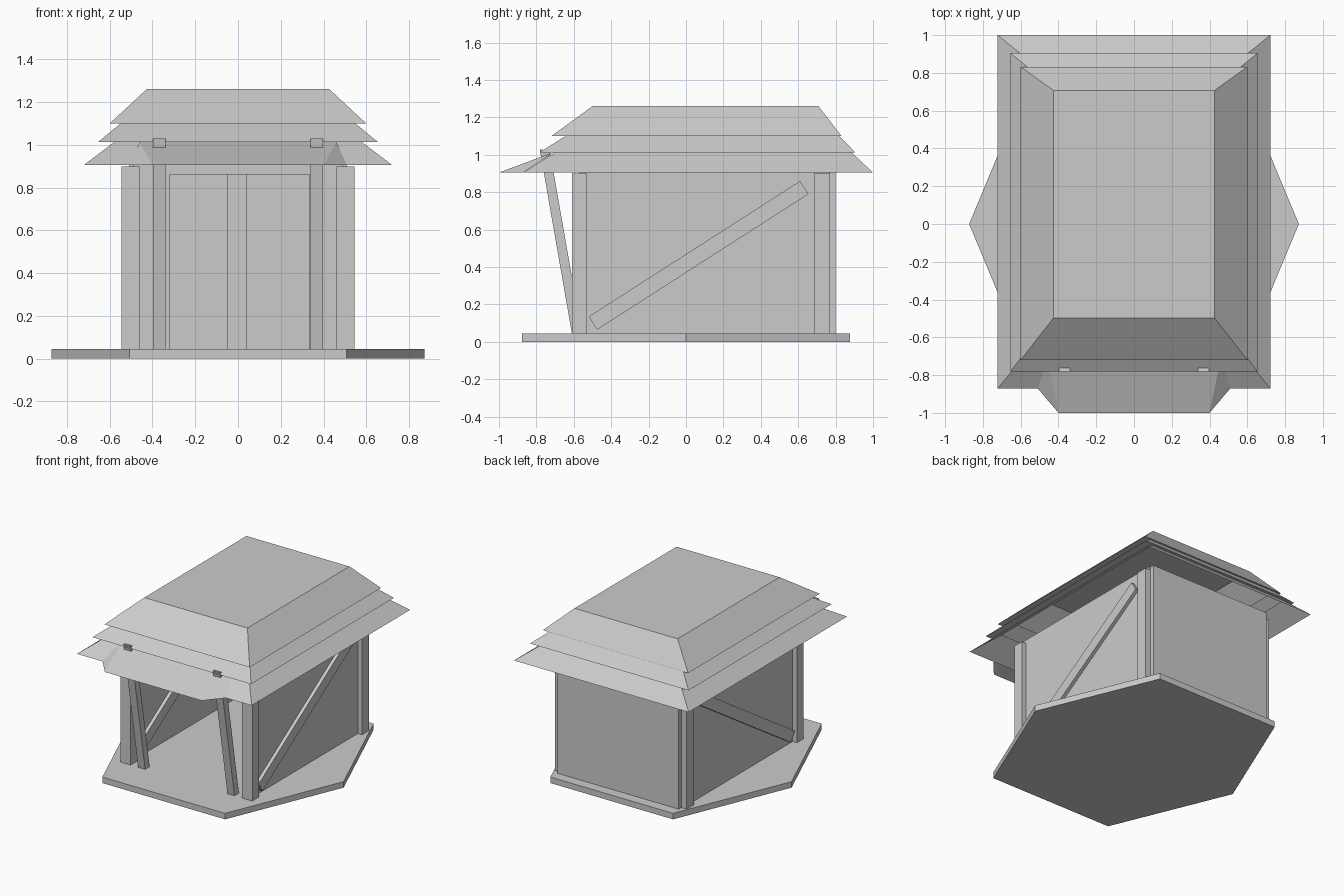
import bpy, bmesh, math
from mathutils import Vector

if "Cube" in bpy.data.objects:
    bpy.data.objects.remove(bpy.data.objects["Cube"])


def make(name, verts, faces):
    me = bpy.data.meshes.new(name)
    bm = bmesh.new()
    vs = [bm.verts.new(v) for v in verts]
    for f in faces:
        bm.faces.new([vs[i] for i in f])
    bmesh.ops.recalc_face_normals(bm, faces=bm.faces[:])
    bm.to_mesh(me)
    bm.free()
    ob = bpy.data.objects.new(name, me)
    bpy.context.collection.objects.link(ob)
    return ob


def prism(name, outline, offset):
    """Closed outline of 3D points extruded along offset."""
    n = len(outline)
    top = [Vector(p) + Vector(offset) for p in outline]
    sides = [(i, (i + 1) % n, n + (i + 1) % n, n + i) for i in range(n)]
    return make(name, [Vector(p) for p in outline] + top,
                [tuple(range(n)), tuple(range(n, 2 * n))] + sides)


def box(name, x0, x1, y0, y1, z0, z1):
    return prism(name, [(x0, y0, z0), (x1, y0, z0), (x1, y1, z0), (x0, y1, z0)],
                 (0, 0, z1 - z0))


FLOOR = 0.045

# Hexagonal floor slab
prism("floor_slab", [(0.873, 0, 0), (0.507, 0.877, 0), (-0.507, 0.877, 0),
                     (-0.873, 0, 0), (-0.507, -0.877, 0), (0.507, -0.877, 0)], (0, 0, FLOOR))

# Posts, side walls, diagonal braces and leaning front struts, on both sides
for side, s in (("left", -1), ("right", 1)):
    for end, y0, y1 in (("front", -0.61, -0.53), ("back", 0.685, 0.77)):
        box(f"{end}_{side}_post", *sorted((s * 0.46, s * 0.545)), y0, y1, FLOOR, 0.90)
    box(f"{side}_wall", *sorted((s * 0.49, s * 0.51)), -0.57, 0.77, FLOOR, 0.925)
    prism(f"{side}_brace", [(s * 0.465, -0.52, 0.135), (s * 0.465, -0.475, 0.065),
                            (s * 0.465, 0.655, 0.79), (s * 0.465, 0.61, 0.86)],
          (s * 0.07, 0, 0))
    prism(f"{side}_front_strut", [(s * 0.34, -0.61, FLOOR), (s * 0.34, -0.557, FLOOR),
                                  (s * 0.34, -0.728, 1.02), (s * 0.34, -0.782, 1.03)],
          (s * 0.058, 0, 0))

# Back wall with inner panel and centre strip
box("back_wall", -0.50, 0.50, 0.77, 0.80, FLOOR, 0.925)
box("inner_back_panel", -0.32, 0.335, 0.75, 0.77, FLOOR, 0.865)
box("centre_strip", -0.048, 0.042, 0.735, 0.75, FLOOR, 0.865)

# Stepped roof shell: rings of (half width, front y, back y, z)
rings = [(0.722, -0.87, 1.0, 0.905), (0.58, -0.70, 0.885, 1.013),
         (0.655, -0.782, 0.905, 1.013), (0.55, -0.645, 0.82, 1.10),
         (0.60, -0.72, 0.832, 1.10), (0.426, -0.497, 0.707, 1.262)]
verts, faces = [], []
for w, f, b, z in rings:
    verts += [(-w, f, z), (w, f, z), (w, b, z), (-w, b, z)]
for r in range(len(rings) - 1):
    for i in range(4):
        j = (i + 1) % 4
        faces.append((4 * r + i, 4 * r + j, 4 * r + 4 + j, 4 * r + 4 + i))
k = 4 * (len(rings) - 1)
faces.append((k, k + 1, k + 2, k + 3))
make("stepped_roof", verts, faces)

# Awning over the front opening
half = [(0.40, -1.0, 0.905), (0.51, -0.87, 0.905), (0.46, -0.71, 1.013)]
make("front_awning", half + [(-x, y, z) for x, y, z in half],
     [(0, 2, 5, 3), (0, 1, 2), (3, 5, 4)])
